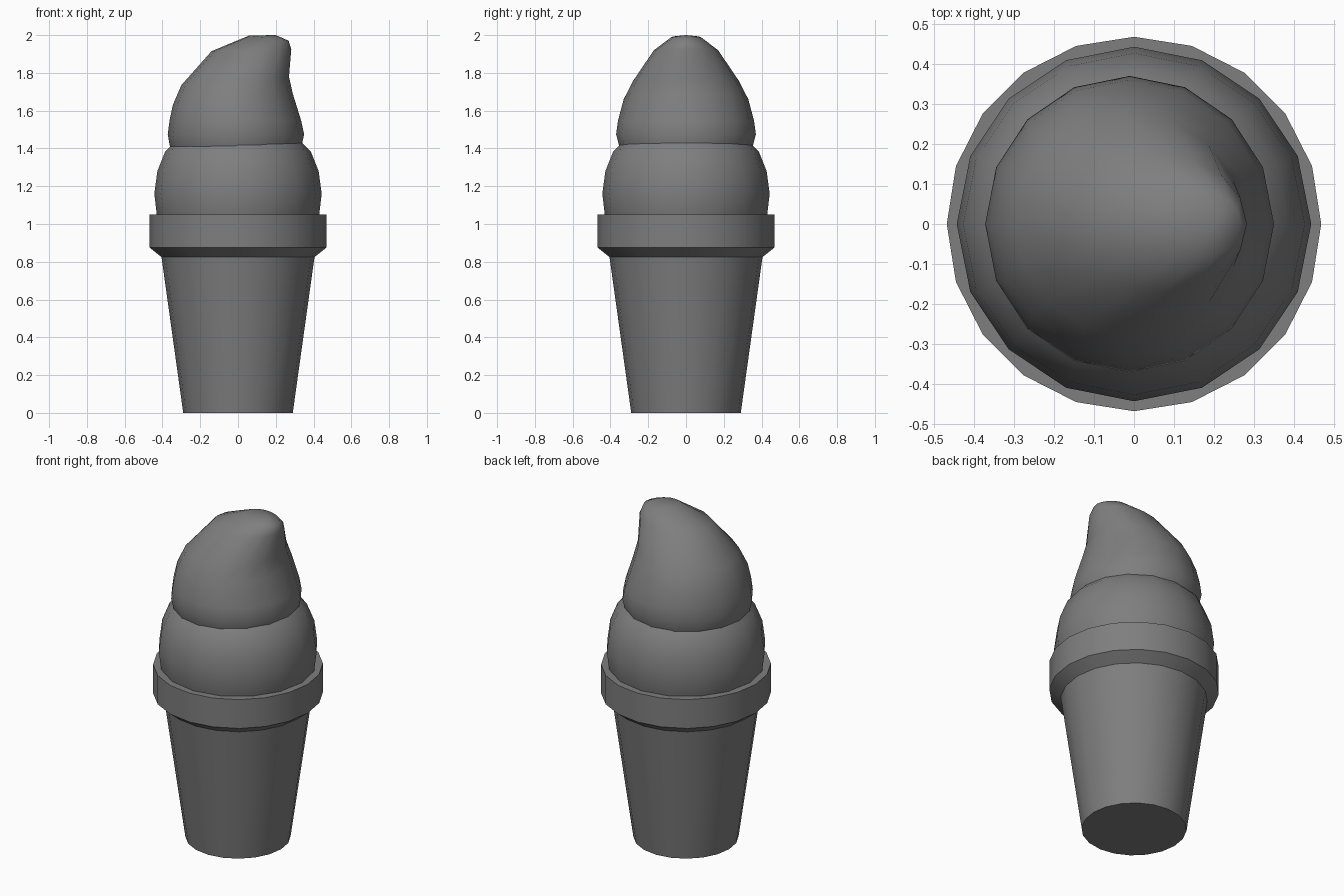
import bpy, bmesh, math

if "Cube" in bpy.data.objects:
    bpy.data.objects.remove(bpy.data.objects["Cube"])

grey = bpy.data.materials.new("dark_grey")
grey.diffuse_color = (0.21, 0.21, 0.21, 1)
grey.use_nodes = True
grey.node_tree.nodes["Principled BSDF"].inputs["Base Color"].default_value = grey.diffuse_color


def loft(name, rings, sides, smooth_angle, bottom=None, top=None):
    """Skin rings given as (left x, left z, right x, right z, half depth)."""
    bm = bmesh.new()
    loops = []
    for xl, zl, xr, zr, depth in rings:
        loop = []
        for i in range(sides):
            a = 2 * math.pi * i / sides
            t = (1 + math.cos(a)) / 2
            loop.append(bm.verts.new((xl + (xr - xl) * t, depth * math.sin(a), zl + (zr - zl) * t)))
        loops.append(loop)
    for low, high in zip(loops, loops[1:]):
        for i in range(sides):
            j = (i + 1) % sides
            bm.faces.new((low[i], low[j], high[j], high[i]))
    # close each end with a pole or a flat cap
    for loop, pole in ((loops[0], bottom), (loops[-1], top)):
        if pole is None:
            bm.faces.new(loop)
        else:
            p = bm.verts.new(pole)
            for i in range(sides):
                bm.faces.new((loop[i], loop[(i + 1) % sides], p))
    bmesh.ops.recalc_face_normals(bm, faces=bm.faces[:])
    mesh = bpy.data.meshes.new(name)
    bm.to_mesh(mesh)
    bm.free()
    mesh.materials.append(grey)
    obj = bpy.data.objects.new(name, mesh)
    bpy.context.collection.objects.link(obj)
    bpy.ops.object.select_all(action='DESELECT')
    obj.select_set(True)
    bpy.context.view_layer.objects.active = obj
    bpy.ops.object.shade_smooth_by_angle(angle=math.radians(smooth_angle))
    return obj


def turned(profile):
    return [(-r, z, r, z, r) for r, z in profile]


# wafer cup with flared collar
loft("wafer_cup", turned([(0.29, 0), (0.405, 0.825), (0.468, 0.875), (0.468, 1.05)]), 20, 35)

# lower scoop
loft("lower_scoop", turned([(0.40, 0.95), (0.43, 1.05), (0.443, 1.16), (0.427, 1.28),
                            (0.385, 1.385), (0.30, 1.47), (0.16, 1.53)]), 16, 80,
     bottom=(0, 0, 0.92), top=(0, 0, 1.55))

# upper scoop, pulled into a leaning tip
loft("upper_scoop", [
    (-0.17, 1.22, 0.16, 1.22, 0.16),
    (-0.30, 1.29, 0.28, 1.29, 0.29),
    (-0.355, 1.38, 0.33, 1.38, 0.345),
    (-0.372, 1.475, 0.35, 1.475, 0.37),
    (-0.362, 1.55, 0.335, 1.545, 0.36),
    (-0.345, 1.63, 0.29, 1.69, 0.33),
    (-0.30, 1.735, 0.27, 1.78, 0.28),
    (-0.14, 1.915, 0.282, 1.925, 0.17),
    (0.06, 1.998, 0.268, 1.97, 0.085),
], 16, 120, bottom=(0, 0, 1.19), top=(0.2, 0, 2.0))
